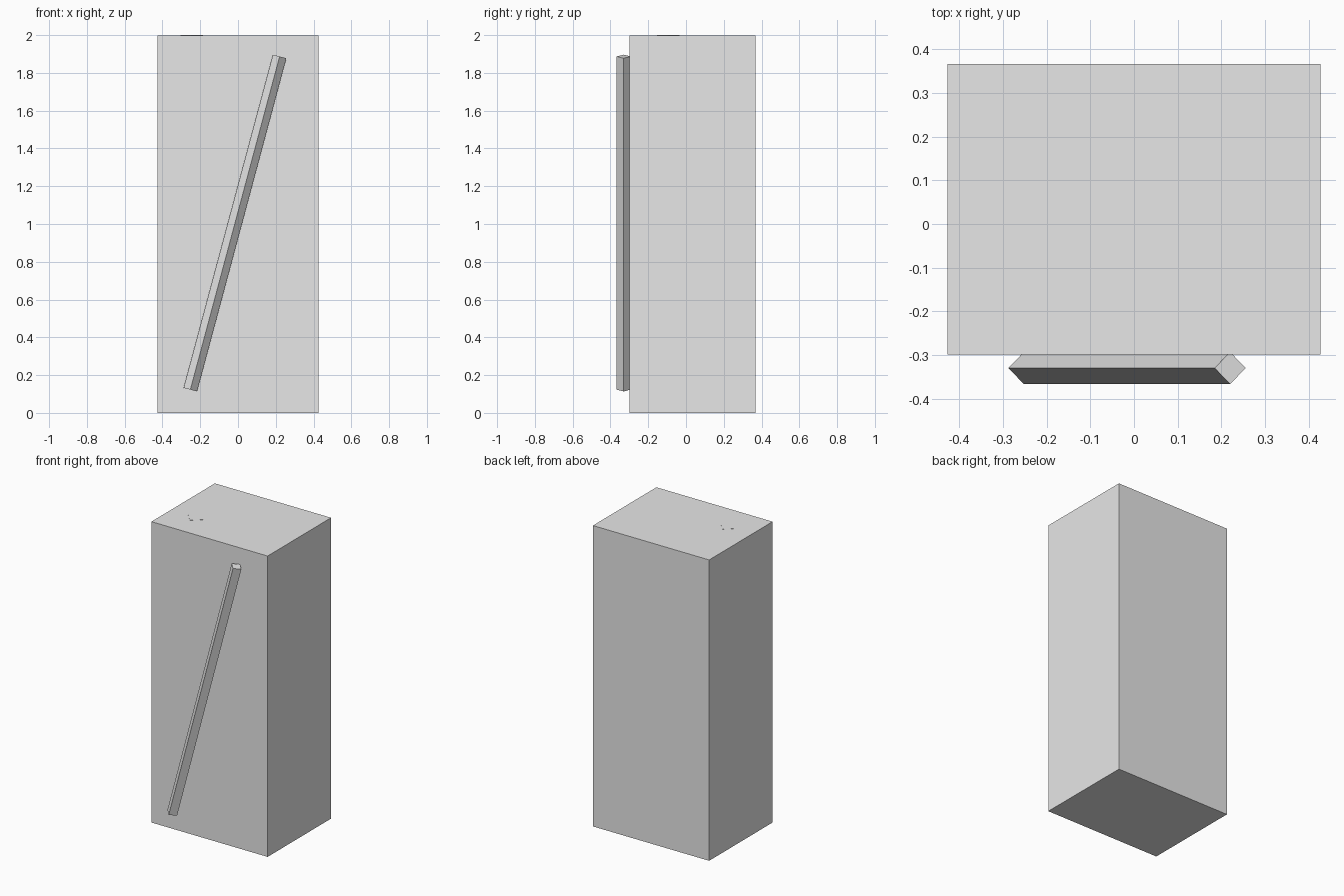
import bpy
from math import radians
from mathutils import Matrix

default = bpy.data.objects.get("Cube")
if default:
    bpy.data.objects.remove(default, do_unlink=True)

grey = bpy.data.materials.new("light grey")
grey.use_nodes = True
grey.diffuse_color = (0.8, 0.8, 0.8, 1)
grey.node_tree.nodes["Principled BSDF"].inputs["Base Color"].default_value = (0.8, 0.8, 0.8, 1)


def box(name, centre, size, spin=0, lean=0):
    """Box spun about its own long axis, then leaned sideways."""
    bpy.ops.mesh.primitive_cube_add(size=1)
    obj = bpy.context.object
    obj.name = name
    obj.data.materials.append(grey)
    obj.matrix_world = (Matrix.Translation(centre)
                        @ Matrix.Rotation(radians(lean), 4, 'Y')
                        @ Matrix.Rotation(radians(spin), 4, 'Z')
                        @ Matrix.Diagonal((*size, 1)))
    return obj


# Main block
box("body", (0, 0.034, 0.9995), (0.854, 0.666, 1.999))

# Slanted square bar, edge-on, half sunk against the front face
box("front_bar", (-0.016, -0.33, 1.005), (0.052, 0.052, 1.826), spin=45, lean=15)

# Small turned square flush with the top
box("top_plate", (-0.245, -0.094, 1.998), (0.083, 0.083, 0.004), spin=42)
